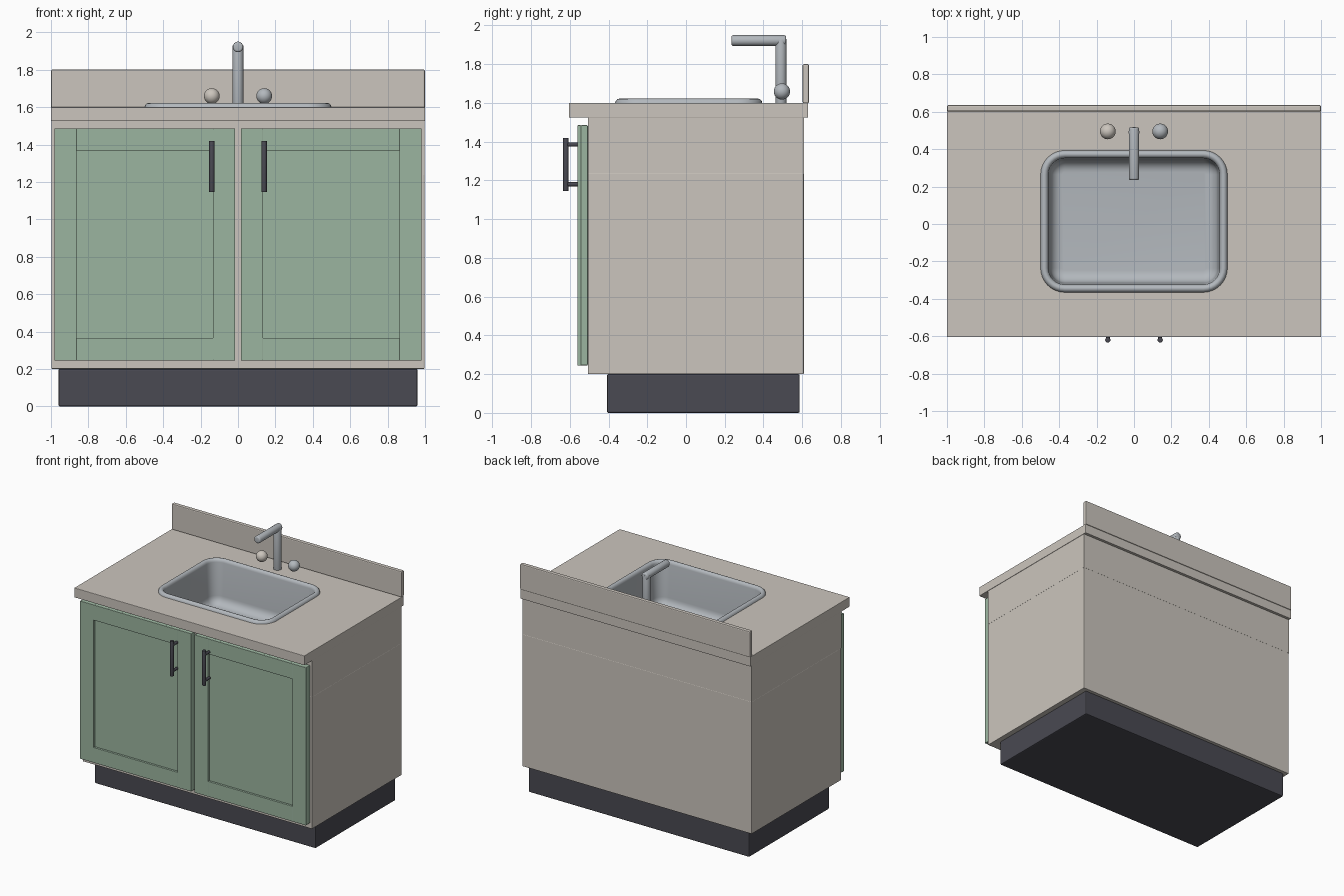
import bpy, bmesh, math
from mathutils import Vector

cube = bpy.data.objects.get("Cube")
if cube:
    bpy.data.objects.remove(cube, do_unlink=True)


def material(name, rgb):
    m = bpy.data.materials.new(name)
    m.use_nodes = True
    m.diffuse_color = (*rgb, 1)
    bsdf = next(n for n in m.node_tree.nodes if n.type == "BSDF_PRINCIPLED")
    bsdf.inputs["Base Color"].default_value = (*rgb, 1)
    return m


beige = material("warm beige", (0.60, 0.56, 0.51))
green = material("sage green", (0.33, 0.46, 0.35))
steel = material("brushed steel", (0.45, 0.48, 0.51))
dark = material("dark charcoal", (0.068, 0.068, 0.085))


def finish(bm, name, mat, smooth=True):
    bmesh.ops.recalc_face_normals(bm, faces=bm.faces)
    mesh = bpy.data.meshes.new(name)
    bm.to_mesh(mesh)
    bm.free()
    mesh.materials.append(mat)
    ob = bpy.data.objects.new(name, mesh)
    bpy.context.collection.objects.link(ob)
    if smooth:
        select(ob)
        bpy.ops.object.shade_smooth_by_angle(angle=math.radians(35))
    return ob


def select(ob):
    bpy.ops.object.select_all(action="DESELECT")
    ob.select_set(True)
    bpy.context.view_layer.objects.active = ob


def box(name, x, y, z, mat, bevel=0.004):
    """Box spanning the given (min, max) ranges with softened edges."""
    bm = bmesh.new()
    bmesh.ops.create_cube(bm, size=1)
    for v in bm.verts:
        v.co = Vector([(r[0] + r[1]) / 2 + c * (r[1] - r[0])
                       for c, r in zip(v.co, (x, y, z))])
    if bevel:
        bmesh.ops.bevel(bm, geom=bm.edges[:], offset=bevel, segments=2,
                        profile=0.5, affect="EDGES")
    return finish(bm, name, mat, smooth=False)


def rod(name, start, end, radius, mat, bevel=0.004):
    """Round bar between two points with rounded ends."""
    a, b = Vector(start), Vector(end)
    bm = bmesh.new()
    bmesh.ops.create_cone(bm, cap_ends=True, segments=24, radius1=radius,
                          radius2=radius, depth=(b - a).length)
    rims = [e for e in bm.edges if any(len(f.verts) > 4 for f in e.link_faces)]
    bmesh.ops.bevel(bm, geom=rims, offset=bevel, segments=3, profile=0.5,
                    affect="EDGES")
    turn = (b - a).to_track_quat("Z", "Y")
    for v in bm.verts:
        v.co = turn @ v.co + (a + b) / 2
    return finish(bm, name, mat)


SINK_X, SINK_Y, SINK_R, SINK_CY = 0.5, 0.38, 0.13, 0.014


def sink_loft(name, rings, mat, close_top=False):
    """Skin rounded-rectangle rings given as (inset, height)."""
    bm = bmesh.new()
    loops = []
    for inset, z in rings:
        r = SINK_R - inset
        loop = []
        for q, (sx, sy) in enumerate(((1, 1), (-1, 1), (-1, -1), (1, -1))):
            for i in range(9):
                a = math.pi / 2 * (q + i / 8)
                loop.append(bm.verts.new((
                    sx * (SINK_X - SINK_R) + r * math.cos(a),
                    SINK_CY + sy * (SINK_Y - SINK_R) + r * math.sin(a), z)))
        loops.append(loop)
    for low, high in zip(loops, loops[1:]):
        for i in range(len(low)):
            j = (i + 1) % len(low)
            bm.faces.new((low[i], low[j], high[j], high[i]))
    bm.faces.new(loops[-1])
    if close_top:
        bm.faces.new(loops[0])
    return finish(bm, name, mat)


# Cabinet
box("toe_kick", (-0.96, 0.96), (-0.408, 0.587), (0, 0.2), dark, 0.008)
box("cabinet_body", (-0.997, 0.997), (-0.506, 0.608), (0.2, 1.24), beige)
apron = box("cabinet_upper_band", (-0.997, 0.997), (-0.506, 0.608),
            (1.238, 1.525), beige, 0)
counter = box("countertop", (-1, 1), (-0.605, 0.63), (1.525, 1.6), beige, 0.003)
box("backsplash", (-1, 1), (0.602, 0.635), (1.598, 1.8), beige, 0.007)

# Sink opening cut through the counter and the band below it
cutter = sink_loft("sink_cutter", [(0.02, 1.7), (0.02, 1.1)], beige, True)
for ob in (apron, counter):
    mod = ob.modifiers.new("sink_opening", "BOOLEAN")
    mod.operation = "DIFFERENCE"
    mod.solver = "EXACT"
    mod.object = cutter
    select(ob)
    bpy.ops.object.modifier_apply(modifier=mod.name)
bpy.data.objects.remove(cutter, do_unlink=True)

# Sink: rolled rim, steep walls, rounded floor edge
rings = [(0, 1.598), (0.003, 1.61), (0.011, 1.619), (0.021, 1.622),
         (0.031, 1.619), (0.039, 1.61), (0.042, 1.598), (0.052, 1.34)]
for k in range(1, 7):
    a = math.pi / 2 * k / 6
    rings.append((0.052 + 0.065 * (1 - math.cos(a)), 1.34 - 0.065 * math.sin(a)))
sink_loft("sink_basin", rings, steel)

# Doors with raised frames, and their handles
for side, s in (("right", -1), ("left", 1)):
    def span(a, b):
        return tuple(sorted((s * a, s * b)))

    door = side + "_door_"
    front = (-0.56, -0.542)
    box(door + "panel", span(0.015, 0.982), (-0.543, -0.507), (0.245, 1.485), green)
    box(door + "inner_stile", span(0.015, 0.133), front, (0.245, 1.485), green, 0.002)
    box(door + "outer_stile", span(0.863, 0.982), front, (0.245, 1.485), green, 0.002)
    box(door + "bottom_rail", span(0.132, 0.864), front, (0.245, 0.365), green, 0.002)
    box(door + "top_rail", span(0.132, 0.864), front, (1.365, 1.485), green, 0.002)
    x = s * 0.14
    rod(side + "_handle_bar", (x, -0.62, 1.145), (x, -0.62, 1.42), 0.014, dark, 0.002)
    for label, z in (("lower", 1.18), ("upper", 1.385)):
        rod(f"{side}_handle_{label}_post", (x, -0.62, z), (x, -0.555, z),
            0.011, dark, 0.002)

# Faucet and knobs
rod("faucet_post", (0, 0.49, 1.595), (0, 0.49, 1.93), 0.029, steel)
rod("faucet_spout", (0, 0.235, 1.922), (0, 0.517, 1.922), 0.028, steel, 0.01)
for name, x, mat in (("right_knob", -0.14, beige), ("left_knob", 0.14, steel)):
    bm = bmesh.new()
    bmesh.ops.create_uvsphere(bm, u_segments=24, v_segments=16, radius=0.042)
    bmesh.ops.translate(bm, vec=(x, 0.495, 1.659), verts=bm.verts)
    finish(bm, name, mat)
